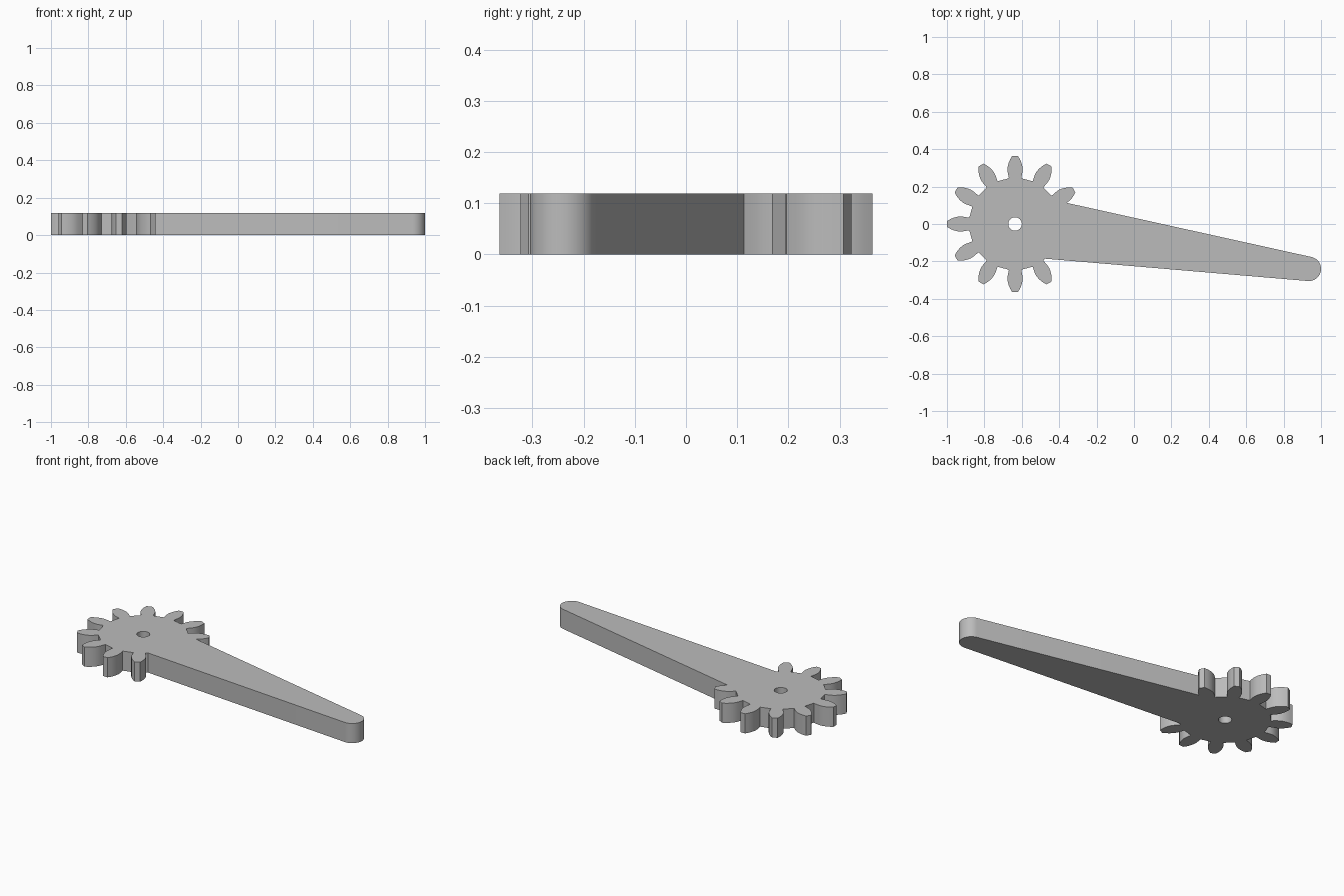
import bpy, bmesh
from math import sin, cos, acos, atan2, radians, hypot, pi
from mathutils import Vector

cube = bpy.data.objects.get("Cube")
if cube:
    bpy.data.objects.remove(cube)

HEIGHT = 0.119
HUB = Vector((-0.636, 0))        # gear centre
ROOT, HOLE = 0.245, 0.036        # root circle and bore radii
TIP, TIP_R = Vector((0.935, -0.24)), 0.065   # rounded arm end
ARM_R = 0.171                    # circle on the hub the arm edges are tangent to
STEP = pi / 6                    # twelve tooth positions

# Half tooth: (radius from hub, half width), neck to tip
FLANK = [(ROOT, 0.033), (0.262, 0.0365), (0.279, 0.0395), (0.296, 0.0405),
         (0.313, 0.038), (0.33, 0.033), (0.347, 0.0255), (0.364, 0.0152)]


def polar(centre, r, a):
    return centre + Vector((cos(a), sin(a))) * r


def arc(centre, r, a, b, n):
    return [polar(centre, r, a + (b - a) * i / n) for i in range(n + 1)]


def tooth(angle, first=0):
    """Points counter-clockwise round one tooth; first skips flank points hidden in the arm."""
    side = [(r, -w) for r, w in FLANK[first:]] + [(r, w) for r, w in reversed(FLANK)]
    axis = Vector((cos(angle), sin(angle)))
    across = Vector((-axis.y, axis.x))
    return [HUB + axis * r + across * w for r, w in side]


# Directions of the arm's tangent edges
d = TIP - HUB
lean = atan2(d.y, d.x)
spread = acos((ARM_R - TIP_R) / hypot(d.x, d.y))
low, high = lean - spread, lean + spread

# Outline: ten teeth with root arcs, then the tapered arm
neck = atan2(FLANK[0][1], ROOT)
outline = []
for k in range(1, 11):
    a = k * STEP
    outline += tooth(a, 3 if k == 1 else 0)
    end = a + STEP - neck if k < 10 else low + 2 * pi + acos(ARM_R / ROOT)
    outline += arc(HUB, ROOT, a + neck, end, 4)[1:(4 if k < 10 else 5)]
outline += arc(TIP, TIP_R, low, high, 20)
bore = arc(HUB, HOLE, 0, 2 * pi, 32)[:-1]

# Fill the profile around the bore and extrude it
bm = bmesh.new()
edges = []
for loop in (outline, bore):
    verts = [bm.verts.new((p.x, p.y, 0)) for p in loop]
    edges += [bm.edges.new((v, verts[i - 1])) for i, v in enumerate(verts)]
bmesh.ops.triangle_fill(bm, edges=edges, use_beauty=True, use_dissolve=False)
result = bmesh.ops.extrude_face_region(bm, geom=bm.faces[:], use_keep_orig=True)
top = [v for v in result["geom"] if isinstance(v, bmesh.types.BMVert)]
bmesh.ops.translate(bm, verts=top, vec=(0, 0, HEIGHT))
bmesh.ops.recalc_face_normals(bm, faces=bm.faces[:])

mesh = bpy.data.meshes.new("gear_lever")
bm.to_mesh(mesh)
bm.free()
lever = bpy.data.objects.new("gear_lever", mesh)
bpy.context.collection.objects.link(lever)

# Plain grey material
grey = bpy.data.materials.new("plain_grey")
grey.use_nodes = True
colour = (0.5, 0.5, 0.5, 1)
grey.diffuse_color = colour
grey.node_tree.nodes["Principled BSDF"].inputs["Base Color"].default_value = colour
mesh.materials.append(grey)

# Smooth curved walls, crisp rims
bpy.ops.object.select_all(action="DESELECT")
lever.select_set(True)
bpy.context.view_layer.objects.active = lever
bpy.ops.object.shade_smooth_by_angle(angle=radians(30))
